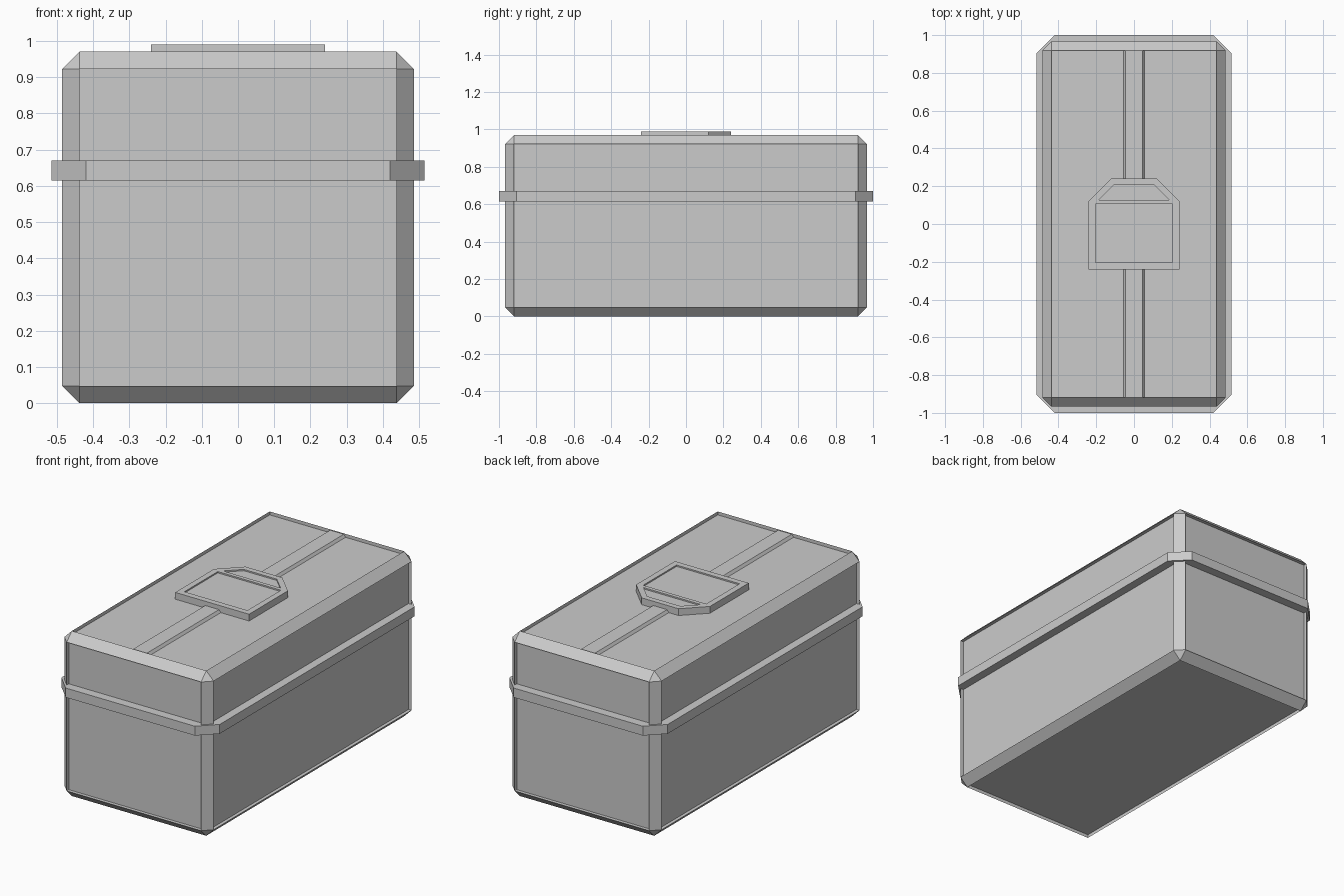
import bpy
import bmesh

cube = bpy.data.objects.get("Cube")
if cube:
    bpy.data.objects.remove(cube, do_unlink=True)

GREY = (0.6, 0.6, 0.6, 1)
grey = bpy.data.materials.new("light grey")
grey.use_nodes = True
grey.diffuse_color = GREY
grey.node_tree.nodes["Principled BSDF"].inputs["Base Color"].default_value = GREY


def finish(name, bm):
    bmesh.ops.recalc_face_normals(bm, faces=bm.faces)
    mesh = bpy.data.meshes.new(name)
    bm.to_mesh(mesh)
    bm.free()
    mesh.materials.append(grey)
    obj = bpy.data.objects.new(name, mesh)
    bpy.context.collection.objects.link(obj)
    return obj


def prism(name, outline, z0, z1):
    """Extrude a plan outline upward from z0 to z1."""
    bm = bmesh.new()
    face = bm.faces.new([bm.verts.new((x, y, z0)) for x, y in outline])
    top = bmesh.ops.extrude_face_region(bm, geom=[face])["geom"]
    verts = [v for v in top if isinstance(v, bmesh.types.BMVert)]
    bmesh.ops.translate(bm, verts=verts, vec=(0, 0, z1 - z0))
    return finish(name, bm)


def mirrored(half):
    """Complete an outline from its +x half, listed front to back."""
    return half + [(-x, y) for x, y in reversed(half)]


# Chamfered case
W, D, H, CHAMFER, RECESS = 0.485, 0.967, 0.97, 0.048, 0.02
FLOOR = H - RECESS
bm = bmesh.new()
bmesh.ops.create_cube(bm, size=1)
bmesh.ops.scale(bm, vec=(2 * W, 2 * D, H), verts=bm.verts)
bmesh.ops.translate(bm, vec=(0, 0, H / 2), verts=bm.verts)
bmesh.ops.bevel(bm, geom=bm.edges[:], offset=CHAMFER, segments=1, affect='EDGES')

# Sink each large flat side behind the chamfered frame
bm.normal_update()
sides = [f for f in bm.faces if max(abs(c) for c in f.normal) > 0.99]
for face in bmesh.ops.extrude_discrete_faces(bm, faces=sides)["faces"]:
    face.normal_update()
    bmesh.ops.translate(bm, verts=face.verts[:], vec=face.normal * -RECESS)
finish("case", bm)

# Band around the lid seam
prism("lid_band", mirrored([(0.42, -1), (0.515, -0.905), (0.515, 0.905), (0.42, 1)]),
      0.615, 0.67)

# Raised strip with sloped sides along the sunken lid top
strip = prism("lid_strip", mirrored([(0.056, -0.92), (0.056, 0.92)]), FLOOR, FLOOR + 0.015)
for v in strip.data.vertices:
    if v.co.z > FLOOR + 0.01:
        v.co.x *= 0.8

# Emblem plate with two recessed panels
plate = prism("lid_plate", mirrored([(0.24, -0.24), (0.24, 0.12), (0.12, 0.24)]), FLOOR, 0.99)
panels = {
    "lower_panel_cutter": [(0.205, -0.205), (0.205, 0.105)],
    "upper_panel_cutter": [(0.187, 0.128), (0.107, 0.207)],
}
for name, half in panels.items():
    cutter = prism(name, mirrored(half), 0.982, 1.02)
    cutter.hide_render = True
    mod = plate.modifiers.new("recess", 'BOOLEAN')
    mod.operation = 'DIFFERENCE'
    mod.solver = 'EXACT'
    mod.object = cutter
    bpy.context.view_layer.objects.active = plate
    bpy.ops.object.modifier_apply(modifier=mod.name)
    bpy.data.objects.remove(cutter, do_unlink=True)
